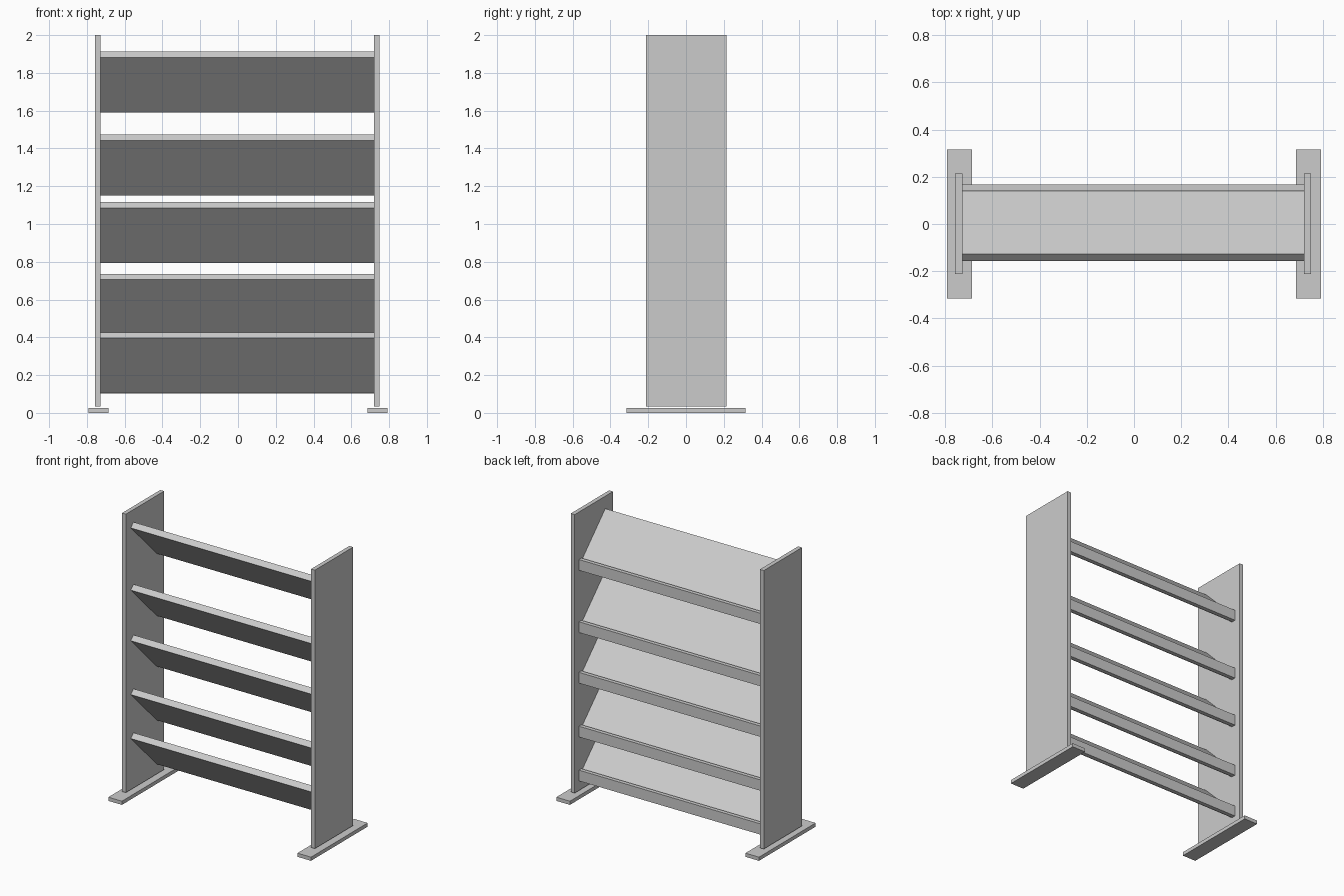
import bpy

if "Cube" in bpy.data.objects:
    bpy.data.objects.remove(bpy.data.objects["Cube"])


def prism(name, profile, x0, x1):
    """Extrude a (y, z) profile along x."""
    n = len(profile)
    verts = [(x, y, z) for x in (x0, x1) for y, z in profile]
    faces = [tuple(range(n))[::-1], tuple(range(n, 2 * n))]
    faces += [(i, (i + 1) % n, n + (i + 1) % n, n + i) for i in range(n)]
    mesh = bpy.data.meshes.new(name)
    mesh.from_pydata(verts, [], faces)
    obj = bpy.data.objects.new(name, mesh)
    bpy.context.collection.objects.link(obj)
    return obj


def box(name, x0, x1, y0, y1, z0, z1):
    return prism(name, [(y0, z0), (y1, z0), (y1, z1), (y0, z1)], x0, x1)


# Feet and upright side panels
for side, fx, px in (("left", -0.738, -0.742), ("right", 0.738, 0.734)):
    box(side + "_foot", fx - 0.053, fx + 0.053, -0.316, 0.316, 0.0, 0.026)
    box(side + "_panel", px - 0.015, px + 0.015, -0.212, 0.214, 0.035, 2.0)

# Tilted shelf boards, each with an upright retaining lip along the low back edge
X0, X1 = -0.728, 0.72
for i, top in enumerate((0.426, 0.736, 1.116, 1.473, 1.912)):
    board = [(-0.157, -0.03), (0.134, -0.322), (0.164, -0.292), (-0.127, 0.0)]
    prism(f"shelf_board_{i + 1}", [(y, top + z) for y, z in board], X0, X1)
    box(f"shelf_lip_{i + 1}", X0, X1, 0.139, 0.167, top - 0.323, top - 0.247)
